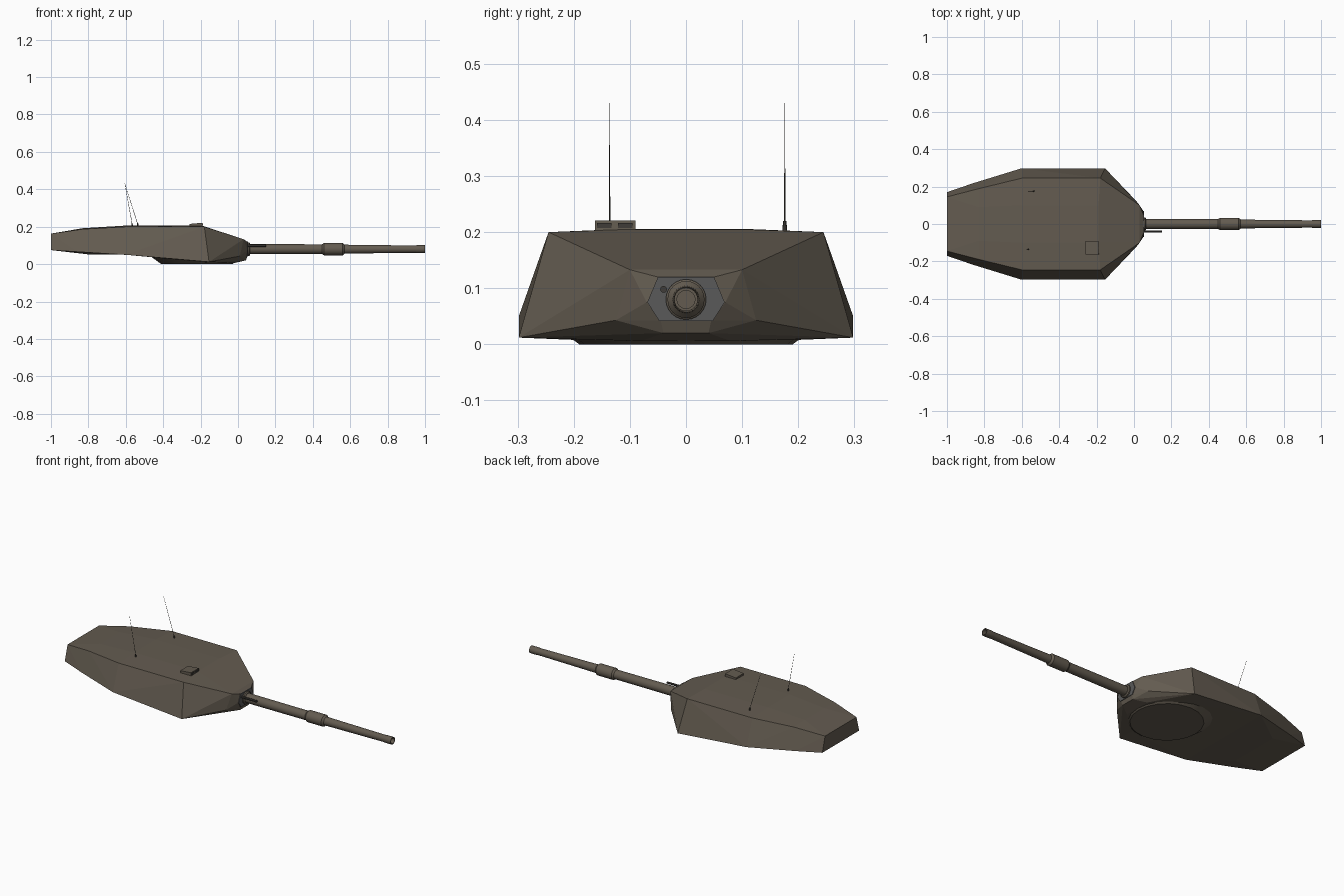
import bpy, bmesh, math
from mathutils import Vector, Matrix

if "Cube" in bpy.data.objects:
    bpy.data.objects.remove(bpy.data.objects["Cube"])


def material(name, rgb):
    m = bpy.data.materials.new(name)
    m.diffuse_color = (*rgb, 1)
    m.use_nodes = True
    m.node_tree.nodes["Principled BSDF"].inputs["Base Color"].default_value = m.diffuse_color
    return m


PAINT = material("brown_paint", (0.125, 0.105, 0.08))
STEEL = material("grey_steel", (0.10, 0.10, 0.10))
DARK = material("dark_steel", (0.05, 0.046, 0.04))


def finish(bm, name, mat, smooth=False):
    bmesh.ops.recalc_face_normals(bm, faces=bm.faces)
    me = bpy.data.meshes.new(name)
    bm.to_mesh(me)
    bm.free()
    ob = bpy.data.objects.new(name, me)
    bpy.context.collection.objects.link(ob)
    me.materials.append(mat)
    if smooth:
        bpy.ops.object.select_all(action='DESELECT')
        ob.select_set(True)
        bpy.context.view_layer.objects.active = ob
        bpy.ops.object.shade_smooth_by_angle(angle=math.radians(30))
    return ob


def add_hull(bm, half):
    """Convex hull of points mirrored across y = 0."""
    vs = [bm.verts.new((x, s * y, z)) for x, y, z in half for s in (1, -1)]
    res = bmesh.ops.convex_hull(bm, input=vs)
    junk = {v for v in res["geom_interior"] + res["geom_unused"]
            if isinstance(v, bmesh.types.BMVert)}
    bmesh.ops.delete(bm, geom=list(junk), context='VERTS')


def lathe_x(name, profile, centre, mat, sides=24):
    """Revolve (x, radius) points about an x-directed axis."""
    bm = bmesh.new()
    rings = []
    for x, r in profile:
        rings.append([bm.verts.new((x, centre[0] + r * math.cos(2 * math.pi * i / sides),
                                    centre[1] + r * math.sin(2 * math.pi * i / sides)))
                      for i in range(sides)])
    for a, b in zip(rings, rings[1:]):
        for i in range(sides):
            j = (i + 1) % sides
            bm.faces.new((a[i], a[j], b[j], b[i]))
    bm.faces.new(rings[0])
    bm.faces.new(rings[-1])
    return finish(bm, name, mat, True)


def rod(name, a, b, r1, r2, mat, sides=8):
    a, b = Vector(a), Vector(b)
    bm = bmesh.new()
    rot = (b - a).to_track_quat('Z', 'Y').to_matrix().to_4x4()
    bmesh.ops.create_cone(bm, cap_ends=True, segments=sides, radius1=r1, radius2=r2,
                          depth=(b - a).length,
                          matrix=Matrix.Translation((a + b) / 2) @ rot)
    return finish(bm, name, mat, True)


def box(name, size, loc, mat, tilt=0):
    bm = bmesh.new()
    bmesh.ops.create_cube(bm, size=1, matrix=Matrix.Translation(loc)
                          @ Matrix.Rotation(tilt, 4, 'Y') @ Matrix.Diagonal((*size, 1)))
    return finish(bm, name, mat)


# Armoured shell: front and rear halves share the section at x = -0.6
middle = [(-0.6, 0.1, 0.206), (-0.6, 0.245, 0.2), (-0.6, 0.298, 0.05), (-0.6, 0.2, 0.05)]
front = [(0.05, 0.05, 0.12), (0.05, 0.07, 0.075), (0.05, 0.045, 0.042), (0.042, 0.04, 0.02),
         (0.03, 0.10, 0.133), (0.01, 0.125, 0.043), (-0.02, 0.08, 0.006),
         (-0.18, 0.245, 0.2), (-0.19, 0.1, 0.205), (-0.155, 0.298, 0.012),
         (-0.155, 0.2, 0.008)]
rear = [(-0.83, 0.09, 0.192), (-0.83, 0.189, 0.187), (-1, 0.145, 0.163), (-1, 0.17, 0.075),
        (-0.86, 0.218, 0.066), (-0.8, 0.15, 0.052)]
shell = bmesh.new()
for pts in (front, rear):
    add_hull(shell, pts + middle)
inner = [f for f in shell.faces if all(abs(v.co.x + 0.6) < 1e-4 for v in f.verts)]
bmesh.ops.delete(shell, geom=inner, context='FACES')
bmesh.ops.remove_doubles(shell, verts=shell.verts, dist=1e-4)
bmesh.ops.dissolve_limit(shell, angle_limit=math.radians(0.8),
                         verts=shell.verts, edges=shell.edges)
finish(shell, "turret_shell", PAINT)

# Rotation ring under the shell
rod("turret_ring", (-0.22, 0, 0), (-0.22, 0, 0.04), 0.19, 0.245, PAINT, 20)

# Gun shield plate at the nose
plate = bmesh.new()
add_hull(plate, [(x, y, z) for x in (0.04, 0.053)
                 for y, z in ((0.05, 0.12), (0.069, 0.075), (0.048, 0.042))])
finish(plate, "gun_shield", STEEL)

# Gun: collar, stepped barrel with fume extractor, hollow muzzle
lathe_x("gun_collar", [(0.04, 0.036), (0.06, 0.036), (0.065, 0.03)], (0, 0.08), PAINT)
lathe_x("gun_barrel", [(0.04, 0.027), (0.45, 0.026), (0.46, 0.033), (0.56, 0.033),
                       (0.57, 0.024), (0.62, 0.023), (0.95, 0.0195), (0.955, 0.021),
                       (1.0, 0.021), (1.0, 0.016), (0.96, 0.016)], (0, 0.08), PAINT)
lathe_x("coaxial_gun", [(0.04, 0.006), (0.15, 0.006)], (-0.04, 0.098), DARK, 12)

# Roof sight with small windows facing forward
box("roof_sight", (0.07, 0.072, 0.02), (-0.224, -0.126, 0.208), PAINT, math.radians(-5))
for i, w in enumerate((-0.146, -0.108)):
    box(f"sight_window_{i}", (0.003, 0.026, 0.009), (-0.188, w, 0.212), DARK)

# Whip antennas on short bases
for i, (x, y) in enumerate(((-0.535, 0.176), (-0.565, -0.136))):
    rod(f"antenna_base_{i}", (x, y, 0.195), (x - 0.002, y, 0.22), 0.005, 0.003, DARK)
    rod(f"antenna_whip_{i}", (x, y, 0.21), (-0.605, y, 0.43), 0.0013, 0.0007, DARK, 6)
